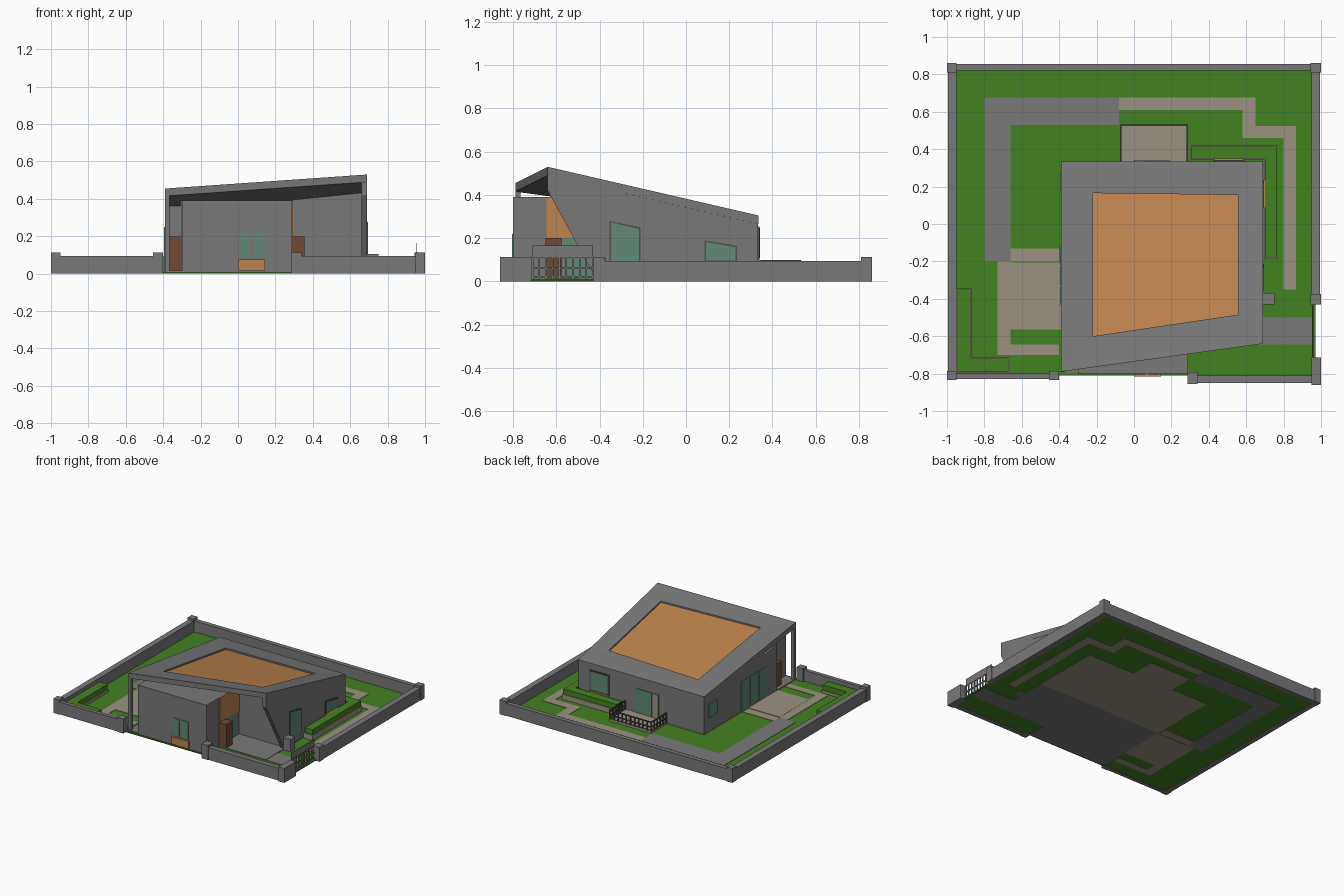
import bpy, bmesh

if "Cube" in bpy.data.objects:
    bpy.data.objects.remove(bpy.data.objects["Cube"], do_unlink=True)


def material(name, r, g, b):
    m = bpy.data.materials.new(name)
    m.use_nodes = True
    m.diffuse_color = (r, g, b, 1)
    m.node_tree.nodes["Principled BSDF"].inputs["Base Color"].default_value = (r, g, b, 1)
    return m


GREY = material("concrete grey", .19, .19, .19)
GREEN = material("grass green", .055, .225, .015)
TAN = material("paving tan", .33, .29, .22)
ORANGE = material("timber orange", .51, .23, .075)
BROWN = material("door brown", .17, .068, .035)
GLASS = material("glass green", .12, .25, .18)
DARK = material("railing dark", .08, .08, .08)


def finish(name, bm, *mats):
    bmesh.ops.recalc_face_normals(bm, faces=bm.faces)
    me = bpy.data.meshes.new(name)
    bm.to_mesh(me)
    bm.free()
    for m in mats:
        me.materials.append(m)
    ob = bpy.data.objects.new(name, me)
    bpy.context.scene.collection.objects.link(ob)
    return ob


def loft(name, lower, upper, mat):
    """Closed solid between two matching rings of points."""
    bm = bmesh.new()
    a = [bm.verts.new(p) for p in lower]
    b = [bm.verts.new(p) for p in upper]
    bm.faces.new(a)
    bm.faces.new(b)
    n = len(a)
    for i in range(n):
        j = (i + 1) % n
        bm.faces.new((a[i], a[j], b[j], b[i]))
    return finish(name, bm, mat)


def box(name, x0, x1, y0, y1, z0, z1, mat):
    ring = [(x0, y0), (x1, y0), (x1, y1), (x0, y1)]
    return loft(name, [(x, y, z0) for x, y in ring], [(x, y, z1) for x, y in ring], mat)


def side_panel(name, x0, x1, profile, mat):
    return loft(name, [(x0, y, z) for y, z in profile], [(x1, y, z) for y, z in profile], mat)


# Lawn and paving slabs
box("lawn", -.97, .97, -.81, .84, .002, .01, GREEN)
for x0, x1, y0, y1 in [(-.8, -.66, -.2, .675), (-.66, -.08, .53, .675)]:
    box("grey_path", x0, x1, y0, y1, 0, .013, GREY)
box("driveway", .69, .96, -.645, -.5, 0, .013, GREY)
for x0, x1, y0, y1 in [(-.08, .65, .61, .675), (.58, .65, .525, .61), (.58, .865, .46, .525),
                       (.8, .865, -.35, .46), (-.66, -.4, -.2, -.13), (-.73, -.66, -.7, -.2),
                       (-.66, -.4, -.7, -.645)]:
    box("stepping_path", x0, x1, y0, y1, 0, .013, TAN)
box("side_patio", -.66, -.39, -.565, -.205, 0, .014, TAN)
box("front_floor", -.39, .29, -.795, -.2, 0, .016, GREY)
box("entry_floor", .29, .69, -.645, -.2, 0, .016, GREY)
box("rear_floor", -.39, .69, -.2, .335, 0, .016, TAN)

# Boundary walls and posts
for x0, x1, y0, y1 in [(-.995, -.95, -.81, .84), (-.98, .98, .82, .855), (.95, .995, -.4, .84),
                       (-.98, -.43, -.83, -.8), (.31, .98, -.85, -.81)]:
    box("boundary_wall", x0, x1, y0, y1, 0, .095, GREY)
for x0, x1, y0, y1 in [(-1, -.95, .81, .86), (.945, 1, .81, .86), (-1, -.95, -.835, -.785),
                       (-.455, -.4, -.835, -.785), (.285, .34, -.855, -.79),
                       (.95, 1, -.86, -.715), (.945, 1, -.43, -.375)]:
    box("boundary_post", x0, x1, y0, y1, 0, .112, GREY)
box("entry_post", .69, .75, -.43, -.37, 0, .105, GREY)


# Railings made of posts and rails
def railing(name, p, q, z0, z1, count, mat, t=.004):
    for i in range(count + 1):
        f = i / count
        x, y = (a + (b - a) * f for a, b in zip(p, q))
        box(name + "_bar", x - t, x + t, y - t, y + t, z0, z1, mat)
    for z in (z0 + .01, (z0 + z1) / 2, z1):
        box(name + "_rail", min(p[0], q[0]) - t, max(p[0], q[0]) + t,
            min(p[1], q[1]) - t, max(p[1], q[1]) + t, z - t, z + t, mat)


railing("gate", (.955, -.71), (.955, -.43), .01, .112, 9, GREY)
box("gate_panel", .954, .957, -.71, -.43, .114, .165, GREY)

# Roof: a tilted slab with a recessed timber panel
A, B, C, D = (-.39, -.79, .455), (.69, -.64, .53), (.69, .335, .305), (-.39, .335, .305)


def roof_z(x, y):
    f = (x - A[0]) / (B[0] - A[0])
    front_y, front_z = A[1] + f * (B[1] - A[1]), A[2] + f * (B[2] - A[2])
    return front_z + (y - front_y) / (C[1] - front_y) * (C[2] - front_z)


bm = bmesh.new()
inset = [(-.22, -.6), (.555, -.485), (.555, .155), (-.22, .165)]
rings = [[(x, y, z - .04) for x, y, z in (A, B, C, D)], [A, B, C, D],
         [(x, y, roof_z(x, y)) for x, y in inset],
         [(x, y, roof_z(x, y) - .012) for x, y in inset]]
rings = [[bm.verts.new(p) for p in r] for r in rings]
for lo, hi in zip(rings, rings[1:]):
    for i in range(4):
        j = (i + 1) % 4
        bm.faces.new((lo[i], lo[j], hi[j], hi[i]))
bm.faces.new(rings[0])
bm.faces.new(rings[3]).material_index = 1
finish("roof", bm, GREY, ORANGE)

# Main body under the roof
foot = [(-.388, -.4), (.688, -.4), (.688, .333), (-.388, .333)]
loft("main_body", [(x, y, .004) for x, y in foot],
     [(x, y, roof_z(x, y) - .03) for x, y in foot], GREY)

# Front block, slanted right fin, left wall end and corner leg
box("front_block", -.3, .29, -.8, -.38, .004, .39, GREY)
side_panel("right_fin", .66, .69, [(-.64, .5), (-.64, .42), (-.41, 0), (-.3, 0), (-.3, .42)], GREY)
side_panel("left_wall_end", -.39, -.365, [(-.56, .38), (-.56, 0), (-.39, 0), (-.39, .34)], GREY)
box("corner_leg", -.39, -.367, -.79, -.765, .004, .43, GREY)

# Entrances on both sides of the front block
for side, face in (("left", .29), ("right", -.3)):
    s = 1 if face > 0 else -1

    def on_face(name, depth, y0, y1, z0, z1, mat):
        box(side + name, *sorted((face, face + s * depth)), y0, y1, z0, z1, mat)

    on_face("_timber_cladding", .005, -.645, -.4, .2, .39, ORANGE)
    on_face("_door", .065, -.65, -.575, .018, .2, BROWN)
    on_face("_entry_glass", .005, -.57, -.44, .02, .2, GLASS)

# Front windows and planter
for x in (.005, .08):
    box("front_window", x, x + .053, -.805, -.8, .08, .22, GLASS)
box("front_planter", 0, .145, -.815, -.8, .018, .075, ORANGE)

# Right wall windows with slanted heads
for y0, y1, z0, h0, h1 in [(-.355, -.21, .05, .28, .25), (.085, .235, .09, .19, .165)]:
    side_panel("right_window_frame", .688, .693, [(y0, z0), (y1, z0), (y1, h1), (y0, h0)], DARK)
    side_panel("right_window", .69, .696,
               [(y0 + .007, z0 + .007), (y1 - .007, z0 + .007), (y1 - .007, h1 - .007), (y0 + .007, h0 - .007)],
               GLASS)
box("right_planter", .688, .7, .085, .235, .045, .088, ORANGE)

# Left wall windows
for i in range(3):
    y = -.43 + i * .105
    box("left_glass_door", -.395, -.387, y, y + .097, .02, .25, GLASS)
box("left_window", -.395, -.387, .18, .28, .12, .23, GLASS)

# Rear window, planter and terrace doors
box("rear_window_frame", .425, .59, .33, .339, .1, .255, DARK)
box("rear_window", .435, .58, .33, .342, .108, .247, GLASS)
box("rear_planter", .43, .585, .33, .35, .06, .1, ORANGE)
box("rear_glass_door", .06, .19, .33, .339, .03, .215, GLASS)
box("rear_door", 0, .055, .33, .341, .03, .215, TAN)

# Rear terrace with railing
box("terrace", -.07, .285, .33, .53, 0, .03, TAN)
railing("terrace_front", (-.07, .527), (.285, .527), .02, .095, 10, DARK)
for x in (-.07, .285):
    railing("terrace_side", (x, .34), (x, .527), .02, .095, 5, DARK)

# Hedges set in low rims
for x0, x1, y0, y1, h in [(.305, .765, .35, .415, .09), (.7, .765, -.18, .415, .09),
                          (-.945, -.875, -.79, -.35, .07), (-.945, -.67, -.79, -.72, .07)]:
    box("hedge_rim", x0 - .006, x1 + .006, y0 - .006, y1 + .006, .004, h - .04, TAN)
    box("hedge", x0, x1, y0, y1, .004, h, GREEN)
